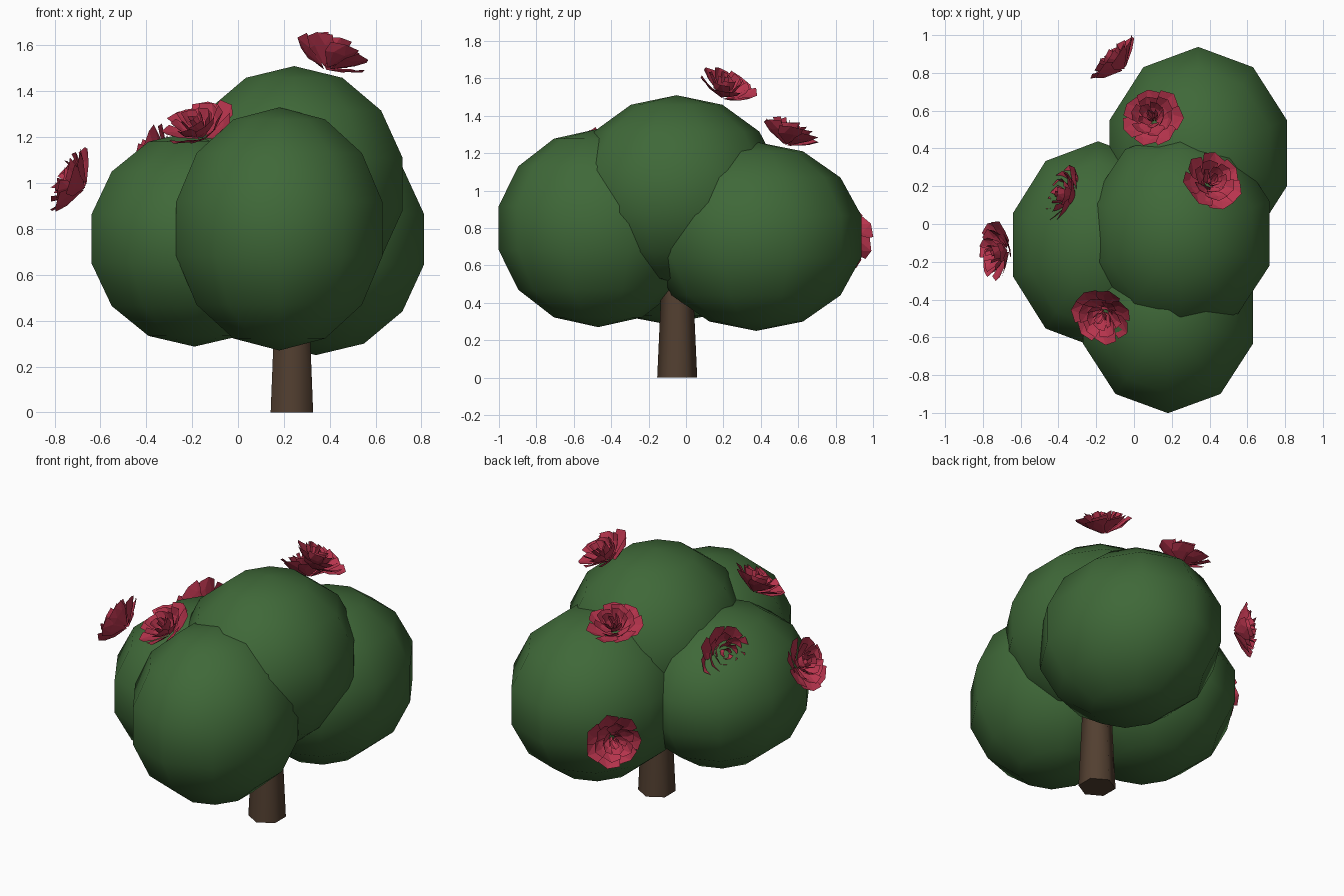
import bpy, bmesh, math, random
from mathutils import Vector

if "Cube" in bpy.data.objects:
    bpy.data.objects.remove(bpy.data.objects["Cube"])

random.seed(4)


def material(name, rgb):
    m = bpy.data.materials.new(name)
    m.diffuse_color = (*rgb, 1)
    m.use_nodes = True
    m.node_tree.nodes["Principled BSDF"].inputs["Base Color"].default_value = m.diffuse_color
    return m


GREEN = material("leaf green", (0.05, 0.14, 0.04))
BROWN = material("bark brown", (0.085, 0.05, 0.03))
RED = material("rose red", (0.48, 0.035, 0.075))


def finish(name, bm, mat, smooth):
    me = bpy.data.meshes.new(name)
    bm.to_mesh(me)
    bm.free()
    me.materials.append(mat)
    for p in me.polygons:
        p.use_smooth = smooth
    ob = bpy.data.objects.new(name, me)
    bpy.context.collection.objects.link(ob)
    return ob


# Foliage: stretched ten-sided spheres, a corner pointing along y
def foliage(name, centre, radii):
    bm = bmesh.new()
    bmesh.ops.create_uvsphere(bm, u_segments=10, v_segments=7, radius=1)
    for v in bm.verts:
        a = math.atan2(v.co.y, v.co.x)
        r = math.hypot(v.co.x, v.co.y)
        a += math.radians(18)
        v.co = Vector((r * math.cos(a), r * math.sin(a), v.co.z))
    ys = max(v.co.y for v in bm.verts)
    if ys < 0.97:  # keep a corner on the y axis
        for v in bm.verts:
            x, y = v.co.x, v.co.y
            v.co.x, v.co.y = -y, x
    for v in bm.verts:
        v.co = Vector(c + r * k for c, r, k in zip(centre, radii, v.co))
    finish(name, bm, GREEN, True)


foliage("foliage_front", (0.18, -0.47, 0.80), (0.485, 0.545, 0.53))
foliage("foliage_back", (0.34, 0.375, 0.755), (0.507, 0.577, 0.505))
foliage("foliage_left", (-0.19, -0.11, 0.757), (0.485, 0.562, 0.47))
foliage("foliage_top", (0.245, -0.05, 0.995), (0.51, 0.565, 0.515))

# Trunk: tapered hexagon
bm = bmesh.new()
bmesh.ops.create_cone(bm, cap_ends=True, segments=6, radius1=0.107, radius2=0.075, depth=0.7)
ymax = max(v.co.y for v in bm.verts)
for v in bm.verts:
    if ymax < 0.1:
        v.co.x, v.co.y = -v.co.y, v.co.x
    v.co += Vector((0.235, -0.047, 0.35))
trunk = finish("trunk", bm, BROWN, True)
for p in trunk.data.polygons:
    p.use_smooth = abs(p.normal.z) < 0.5

# One ring of cupped petals: (radius, height) at base, belly and lip
RINGS = [
    (7, 0.0, [(0.015, -0.065), (0.115, -0.015), (0.165, 0.018)], 0.58),
    (6, 0.4, [(0.012, -0.055), (0.085, -0.005), (0.118, 0.040)], 0.62),
    (5, 0.1, [(0.010, -0.045), (0.055, 0.000), (0.072, 0.050)], 0.70),
    (3, 0.7, [(0.005, -0.035), (0.025, 0.005), (0.032, 0.050)], 1.05),
]


def rose(name, centre, normal):
    q = Vector(normal).to_track_quat('Z', 'Y')
    bm = bmesh.new()

    def point(a, r, z):
        return bm.verts.new(Vector(centre) + q @ Vector((r * math.cos(a), r * math.sin(a), z)))

    for count, turn, (base, belly, lip), half in RINGS:
        for i in range(count):
            a = turn + math.tau * i / count
            lift = random.uniform(-0.008, 0.008)
            root = point(a, *base)
            mid = [point(a + k * half, belly[0] * (1 - 0.06 * abs(k)),
                         belly[1] + lift + 0.012 * k) for k in (-1, -0.4, 0.4, 1)]
            top = [point(a + k * half * 0.75, lip[0] * (1 - 0.07 * abs(k)) + random.uniform(-0.006, 0.006),
                         lip[1] + lift + 0.012 * k) for k in (-1, 0, 1)]
            for j in range(3):
                bm.faces.new((root, mid[j], mid[j + 1]))
            bm.faces.new((mid[0], top[0], mid[1]))
            bm.faces.new((mid[1], top[0], top[1]))
            bm.faces.new((mid[1], top[1], mid[2]))
            bm.faces.new((mid[2], top[1], top[2]))
            bm.faces.new((mid[2], top[2], mid[3]))
    finish(name, bm, RED, False)


# Roses scattered over the crown: centre, facing
for n, (c, d) in enumerate([
    ((0.41, 0.22, 1.555), (0.38, 0.36, 0.85)),
    ((0.10, 0.56, 1.305), (-0.15, 0.35, 0.92)),
    ((-0.10, 0.865, 0.75), (-0.70, 0.70, 0.02)),
    ((-0.37, 0.16, 1.10), (-0.88, 0.36, 0.30)),
    ((-0.725, -0.14, 1.01), (-0.88, -0.02, 0.45)),
    ((-0.17, -0.48, 1.25), (-0.30, -0.45, 0.84)),
]):
    rose("rose_%d" % (n + 1), c, d)
